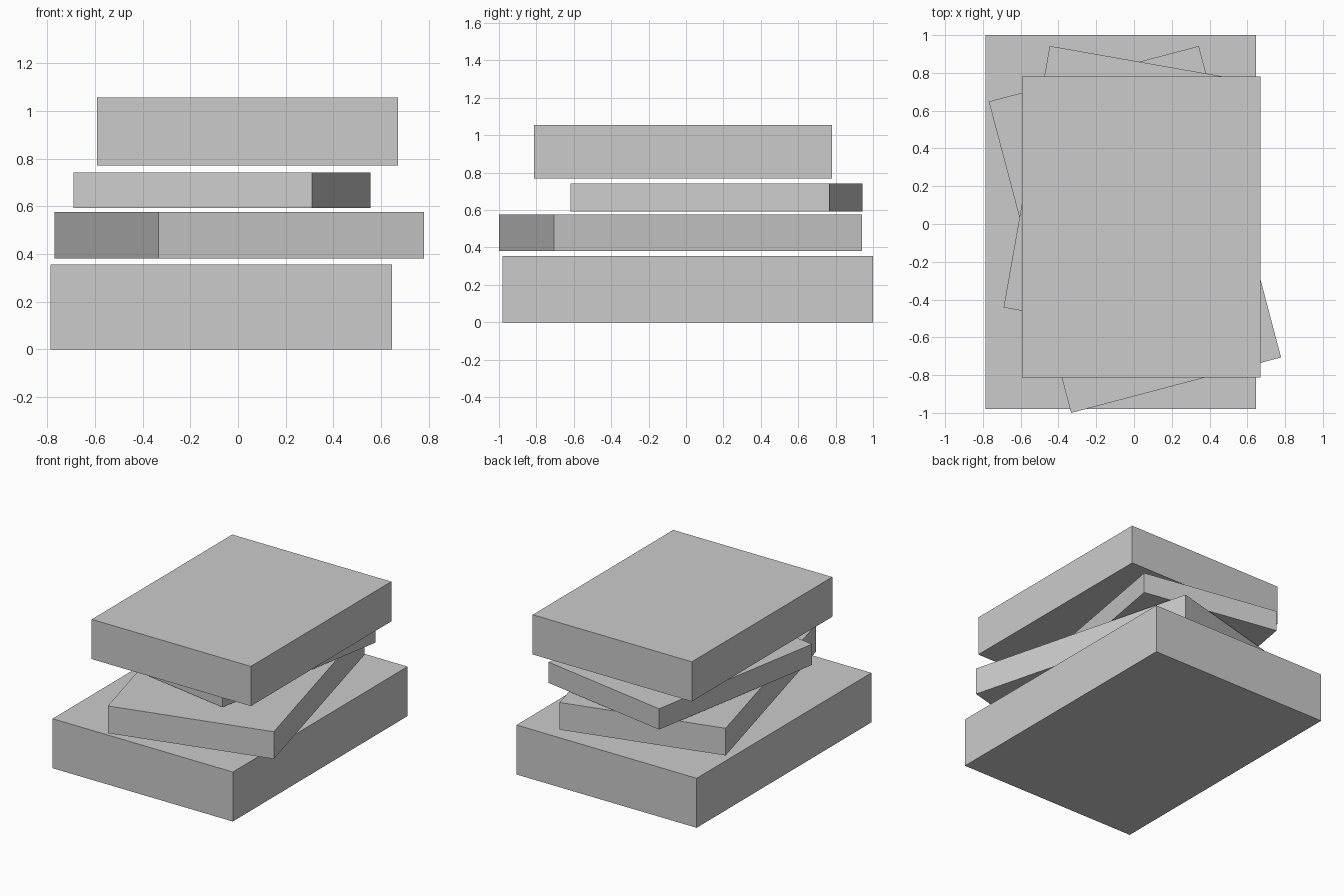
import bpy
import math

default_cube = bpy.data.objects.get("Cube")
if default_cube:
    bpy.data.objects.remove(default_cube, do_unlink=True)

# Single plain grey for the whole stack
GREY = (0.6, 0.6, 0.6, 1.0)
grey = bpy.data.materials.new("plain grey")
grey.use_nodes = True
grey.diffuse_color = GREY
grey.node_tree.nodes["Principled BSDF"].inputs["Base Color"].default_value = GREY


def add_slab(name, centre, size, z_range, turn=0.0):
    """Flat block given by its centre, width and depth, heights and turn in degrees."""
    low, high = z_range
    bpy.ops.mesh.primitive_cube_add(
        size=1,
        location=(*centre, (low + high) / 2),
        rotation=(0, 0, math.radians(turn)),
    )
    slab = bpy.context.object
    slab.name = name
    slab.scale = (*size, high - low)
    bpy.ops.object.transform_apply(location=False, rotation=False, scale=True)
    slab.data.materials.append(grey)
    return slab


# Stack of separate slabs, from the ground up, with narrow gaps between them
add_slab("bottom_slab", (-0.07, 0.01), (1.43, 1.98), (0, 0.355))
add_slab("lower_middle_slab", (0.005, -0.029), (1.15, 1.705), (0.38, 0.575), turn=14.8)
add_slab("upper_middle_slab", (-0.068, 0.162), (1.016, 1.406), (0.592, 0.741), turn=-10)
add_slab("top_slab", (0.039, -0.016), (1.262, 1.592), (0.77, 1.055))
